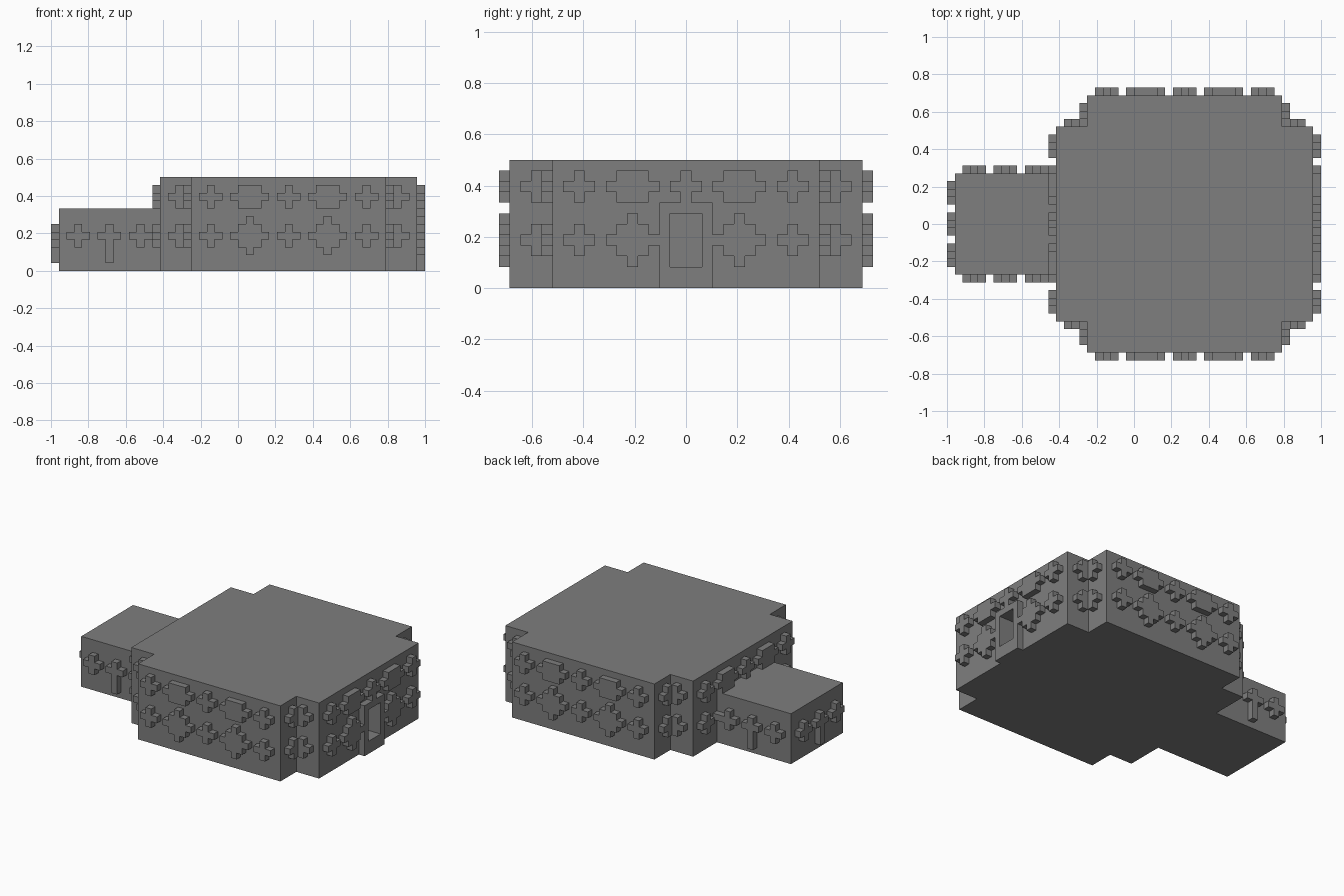
import bpy, bmesh
from mathutils import Vector

if "Cube" in bpy.data.objects:
    bpy.data.objects.remove(bpy.data.objects["Cube"], do_unlink=True)

U = 1 / 24  # one block
UP = Vector((0, 0, 1))

stone = bpy.data.materials.new("grey_stone")
stone.use_nodes = True
GREY = (0.21, 0.21, 0.21, 1)
stone.diffuse_color = GREY
stone.node_tree.nodes["Principled BSDF"].inputs["Base Color"].default_value = GREY


def prism(name, points, direction):
    """Extrude a closed outline, given in blocks, along a direction."""
    bm = bmesh.new()
    face = bm.faces.new([bm.verts.new(Vector(p) * U) for p in points])
    out = bmesh.ops.extrude_face_region(bm, geom=[face])
    verts = [v for v in out["geom"] if isinstance(v, bmesh.types.BMVert)]
    bmesh.ops.translate(bm, verts=verts, vec=Vector(direction) * U)
    bmesh.ops.recalc_face_normals(bm, faces=bm.faces)
    mesh = bpy.data.meshes.new(name)
    bm.to_mesh(mesh)
    bm.free()
    mesh.materials.append(stone)
    obj = bpy.data.objects.new(name, mesh)
    bpy.context.collection.objects.link(obj)
    return obj


def box(name, x0, x1, y, z0, z1):
    return prism(name, [(x0, -y, z0), (x1, -y, z0), (x1, y, z0), (x0, y, z0)],
                 (0, 0, z1 - z0))


def motif(name, widths, centre, bottom, normal):
    """Raised ornament: symmetric rows of blocks, listed from the bottom up."""
    normal = Vector(normal)
    side = normal.cross(UP)
    half = []
    for i, w in enumerate(widths):
        half += [(w / 2, bottom + i), (w / 2, bottom + i + 1)]
    # drop points between rows of equal width
    half = [p for i, p in enumerate(half)
            if not (0 < i < len(half) - 1 and half[i - 1][0] == p[0] == half[i + 1][0])]
    clean = []
    for p in half:
        if not clean or clean[-1] != p:
            clean.append(p)
    outline = clean + [(-s, z) for s, z in reversed(clean)]
    base = Vector(centre)
    return prism(name, [base + side * s + UP * z for s, z in outline], normal)


CROSS = (1, 3, 1)
LONG_CROSS = (1, 1, 1, 3, 1)
PLAQUE = (3, 5, 3)
DIAMOND = (1, 3, 5, 3, 1)

# main hall with notched corners
MID = 6.5
quarter = [(16.5, 12.5), (12.5, 12.5), (12.5, 16.5)]
plan = []
for sx, sy in ((1, 1), (-1, 1), (-1, -1), (1, -1)):
    corner = quarter if sx == sy else quarter[::-1]
    plan += [(MID + sx * x, sy * y, 0) for x, y in corner]
hall = prism("main_hall", plan, (0, 0, 12))

# lower side wing
box("side_wing", -23, -10, 6.5, 0, 8)

# doorway frame with a deep opening
frame = box("doorway_frame", 23, 24, 2.5, 0, 8)
cutter = box("doorway_cutter", 20, 25, 1.5, 2, 7)
cutter.hide_render = True
cutter.hide_viewport = True
for obj in (hall, frame):
    cut = obj.modifiers.new("doorway", "BOOLEAN")
    cut.operation = "DIFFERENCE"
    cut.solver = "EXACT"
    cut.object = cutter

# ornaments on the four long hall walls
for wall, n in (("front", (0, -1, 0)), ("back", (0, 1, 0)),
                ("left", (1, 0, 0)), ("right", (-1, 0, 0))):
    normal = Vector(n)
    side = normal.cross(UP)
    middle = Vector((MID, 0, 0)) + normal * 16.5
    for s in (-10, 0, 10):
        motif(wall + "_upper_cross", CROSS, middle + side * s, 8, n)
        if s or wall in ("front", "back"):
            motif(wall + "_lower_cross", CROSS, middle + side * s, 3, n)
    for s in (-5, 5):
        motif(wall + "_plaque", PLAQUE, middle + side * s, 8, n)
        motif(wall + "_diamond", DIAMOND, middle + side * s, 2, n)

# crosses inside the notched corners
for sx in (-1, 1):
    for sy in (-1, 1):
        for z in (3, 8):
            motif("corner_cross", CROSS, (MID + sx * 14, sy * 12.5, 0), z, (0, sy, 0))
            motif("corner_cross", CROSS, (MID + sx * 12.5, sy * 14, 0), z, (sx, 0, 0))

# ornaments on the wing walls
for n, middle in (((0, -1, 0), (-16.5, -6.5, 0)), ((0, 1, 0), (-16.5, 6.5, 0)),
                  ((-1, 0, 0), (-23, 0, 0))):
    side = Vector(n).cross(UP)
    for s in (-4, 4):
        motif("wing_cross", CROSS, Vector(middle) + side * s, 3, n)
    motif("wing_long_cross", LONG_CROSS, middle, 1, n)
